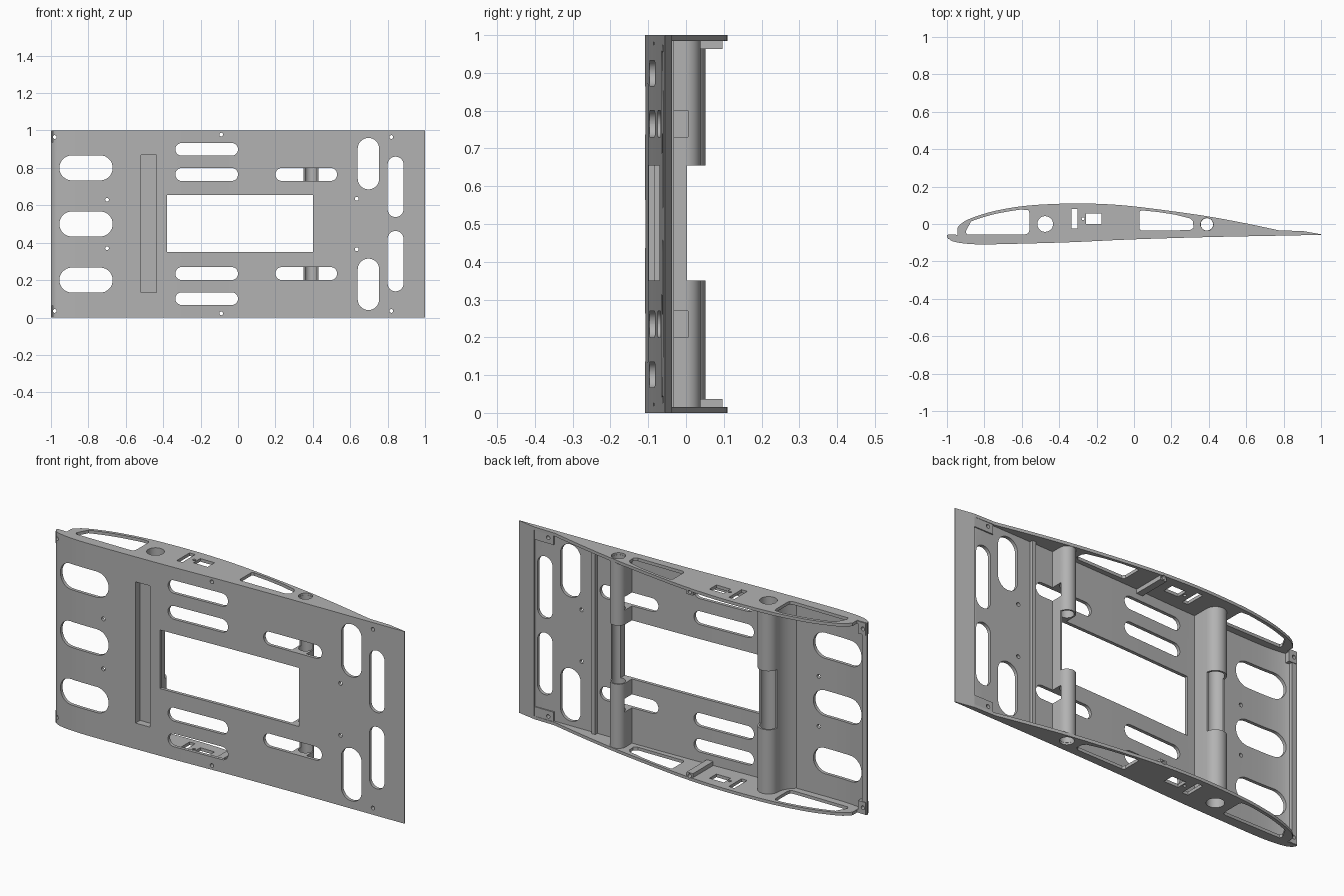
import bpy, bmesh, math

cube = bpy.data.objects.get("Cube")
if cube:
    bpy.data.objects.remove(cube, do_unlink=True)

grey = bpy.data.materials.new("light_grey")
grey.use_nodes = True
grey.diffuse_color = (0.45, 0.45, 0.45, 1)
grey.node_tree.nodes["Principled BSDF"].inputs["Base Color"].default_value = (0.45, 0.45, 0.45, 1)


# Helpers
def smooth_path(pts, steps=6):
    """Catmull-Rom curve through the points."""
    ext = [pts[0]] + pts + [pts[-1]]
    out = []
    for a, b, c, d in zip(ext, ext[1:], ext[2:], ext[3:]):
        for i in range(steps):
            t = i / steps
            out.append(tuple(0.5 * (2 * q + (r - p) * t + (2 * p - 5 * q + 4 * r - s) * t * t
                                    + (3 * q - p - 3 * r + s) * t ** 3)
                             for p, q, r, s in zip(a, b, c, d)))
    return out + [pts[-1]]


def height(path, x):
    for (xa, ya), (xb, yb) in zip(path, path[1:]):
        if xa <= x <= xb:
            return ya + (yb - ya) * (x - xa) / (xb - xa)
    return path[-1][1]


def circle(cx, cy, r, n=32):
    return [(cx + r * math.cos(2 * math.pi * i / n), cy + r * math.sin(2 * math.pi * i / n))
            for i in range(n)]


def rounded(x0, x1, y0, y1, r=0.0, n=8):
    if r == 0:
        return [(x0, y0), (x1, y0), (x1, y1), (x0, y1)]
    r = min(r, (x1 - x0) / 2 - 1e-4, (y1 - y0) / 2 - 1e-4)
    corners = [(x1 - r, y1 - r), (x0 + r, y1 - r), (x0 + r, y0 + r), (x1 - r, y0 + r)]
    return [(cx + r * math.cos(math.pi / 2 * (k + i / n)), cy + r * math.sin(math.pi / 2 * (k + i / n)))
            for k, (cx, cy) in enumerate(corners) for i in range(n + 1)]


def solid(name, prisms):
    """Each prism is (outline, low, high, axis); axis is the extrusion direction."""
    bm = bmesh.new()
    for outline, low, high, axis in prisms:
        place = (lambda p, h: (p[0], p[1], h)) if axis == "z" else (lambda p, h: (p[0], h, p[1]))
        lo = [bm.verts.new(place(p, low)) for p in outline]
        hi = [bm.verts.new(place(p, high)) for p in outline]
        bm.faces.new(lo)
        bm.faces.new(hi)
        for i in range(len(lo)):
            j = (i + 1) % len(lo)
            bm.faces.new((lo[i], lo[j], hi[j], hi[i]))
    bmesh.ops.recalc_face_normals(bm, faces=bm.faces)
    mesh = bpy.data.meshes.new(name)
    bm.to_mesh(mesh)
    bm.free()
    mesh.materials.append(grey)
    obj = bpy.data.objects.new(name, mesh)
    bpy.context.collection.objects.link(obj)
    return obj


def activate(obj):
    bpy.ops.object.select_all(action="DESELECT")
    obj.select_set(True)
    bpy.context.view_layer.objects.active = obj


def cut(obj, prisms):
    cutter = solid("cutter", prisms)
    cutter.hide_render = True
    mod = obj.modifiers.new("cut", "BOOLEAN")
    mod.operation, mod.solver, mod.object = "DIFFERENCE", "EXACT", cutter
    activate(obj)
    bpy.ops.object.modifier_apply(modifier="cut")
    bpy.data.objects.remove(cutter, do_unlink=True)


def finish(obj):
    activate(obj)
    bpy.ops.object.shade_smooth_by_angle(angle=math.radians(25))


def ends(z0, z1):
    """The same span at the lower and the upper end."""
    return [(z0, z1), (1 - z1, 1 - z0)]


# Wing section outlines
lower = smooth_path([(-1, -0.07), (-0.97, -0.092), (-0.9, -0.105), (-0.8, -0.109), (-0.6, -0.105),
                     (-0.33, -0.097), (0, -0.082), (0.4, -0.07), (0.8, -0.062), (1, -0.058)])
upper = smooth_path([(-0.945, -0.02), (-0.9, 0.018), (-0.8, 0.055), (-0.7, 0.079), (-0.55, 0.1),
                     (-0.33, 0.11), (-0.15, 0.106), (0, 0.094), (0.2, 0.069), (0.4, 0.04),
                     (0.6, 0.003), (0.78, -0.035)])
tail = [(0.9, -0.037), (1, -0.055)]

# Holes drilled through the skin
drills = [(circle(x, z, 0.01, 16), -0.3, 0.3, "y")
          for x, za in [(-0.98, 0.035), (-0.7, 0.37), (0.635, 0.365), (0.82, 0.035), (-0.09, 0.022)]
          for z in (za, 1 - za)]

# Skin with lip, trailing wedge, slots, window and long groove
inner = [(x, y + 0.017) for x, y in lower if -0.972 < x < 0.9]
outline = lower + [(1, -0.055)] + [(0.9, -0.037), (0.9, height(lower, 0.9) + 0.015)] + inner[::-1] \
    + [(-0.972, -0.058), (-1, -0.058)]
skin = solid("lower_skin", [(outline, 0, 1, "z")])
slots = [(-0.955, -0.67, z - 0.067, z + 0.067) for z in (0.2, 0.5, 0.8)]
for x0, x1, za, zb in [(-0.335, 0, 0.067, 0.135), (-0.335, 0, 0.2, 0.27), (0.2, 0.53, 0.2, 0.27),
                       (0.64, 0.755, 0.04, 0.315), (0.8, 0.885, 0.14, 0.463)]:
    slots += [(x0, x1, z0, z1) for z0, z1 in ends(za, zb)]
window = (rounded(-0.38, 0.4, 0.35, 0.655), -0.3, 0.3, "y")
groove = (rounded(-0.518, -0.435, 0.135, 0.87), -0.3, -0.065, "y")
cut(skin, drills + [window, groove] + [(rounded(*s, r=1), -0.3, 0.3, "y") for s in slots])
finish(skin)

# End ribs with lightening holes
rib_outline = [(x, y + 0.004) for x, y in lower if x < 0.95] + tail[::-1] + upper[::-1] \
    + [(-0.945, -0.058), (-1, -0.058)]
nose_hole = [(x, y - 0.017) for x, y in upper if -0.88 < x < -0.58]
nose_hole = [(-0.895, -0.055), (-0.9, -0.04)] + nose_hole + [(-0.565, 0.075), (-0.56, 0.06),
                                                             (-0.56, -0.035), (-0.565, -0.05), (-0.58, -0.055)]
rear_hole = [(0.04, -0.035), (0.03, -0.025), (0.03, 0.066), (0.04, 0.073), (0.13, 0.064), (0.22, 0.05),
             (0.3, 0.03), (0.315, 0.015), (0.318, -0.02), (0.3, -0.033)]
rib_holes = [nose_hole, rear_hole, circle(-0.475, 0, 0.042), circle(0.39, -0.002, 0.034),
             rounded(-0.335, -0.302, -0.025, 0.08), rounded(-0.257, -0.175, 0, 0.057),
             circle(-0.272, 0.028, 0.008, 12)]
for name, (z0, z1) in zip(("bottom_rib", "top_rib"), ends(0, 0.016)):
    rib = solid(name, [(rib_outline, z0, z1, "z")])
    cut(rib, [(h, -0.1, 1.1, "z") for h in rib_holes])
    cut(rib, drills)
    finish(rib)

# Screw bars on the ribs, corner pads
for side, (z0, z1), (p0, p1) in zip(("bottom", "top"), ends(0.01, 0.037), ends(0.002, 0.065)):
    bar = solid(side + "_screw_bar", [(rounded(-0.108, -0.072, -0.08, 0.097), z0, z1, "z")])
    cut(bar, drills)
    nose = solid(side + "_nose_pad", [(rounded(-0.995, -0.952, -0.08, -0.055), p0, p1, "z")])
    cut(nose, drills)
    rear = solid(side + "_tail_pad", [(rounded(0.79, 0.905, -0.055, -0.038), p0, p1, "z")])
    cut(rear, drills)

# Thin stiffener strip
solid("stiffener", [(rounded(0.545, 0.565, -0.062, -0.032), 0.01, 0.99, "z")])


# Spar tubes, faired down to the skin and half open along the window
def spar(name, cx, cy, r, bore, foot, flare):
    arc = [(cx + r * math.cos(math.pi * i / 20), cy + r * math.sin(math.pi * i / 20)) for i in range(21)]
    fairing = [(cx - r - flare * t * t, cy + (foot - cy) * t) for t in (0.25, 0.5, 0.75, 1)]
    tube = solid(name, [(arc + fairing + [(cx + r, foot)], 0.01, 0.99, "z")])
    cut(tube, [(circle(cx, cy, bore), -0.1, 1.1, "z")])
    cut(tube, [(rounded(cx - 0.2, cx + 0.2, 0.35, 0.655), 0.003, 0.3, "y")])
    return tube


front_spar = spar("front_spar_tube", -0.475, 0, 0.052, 0.042, -0.09, 0.05)
cut(front_spar, [groove])
finish(front_spar)
rear_spar = spar("rear_spar_tube", 0.39, -0.002, 0.041, 0.033, -0.062, 0)
cut(rear_spar, [window] + [(rounded(0.2, 0.53, z0, z1, r=1), -0.3, 0.005, "y") for z0, z1 in ends(0.2, 0.27)])
finish(rear_spar)
